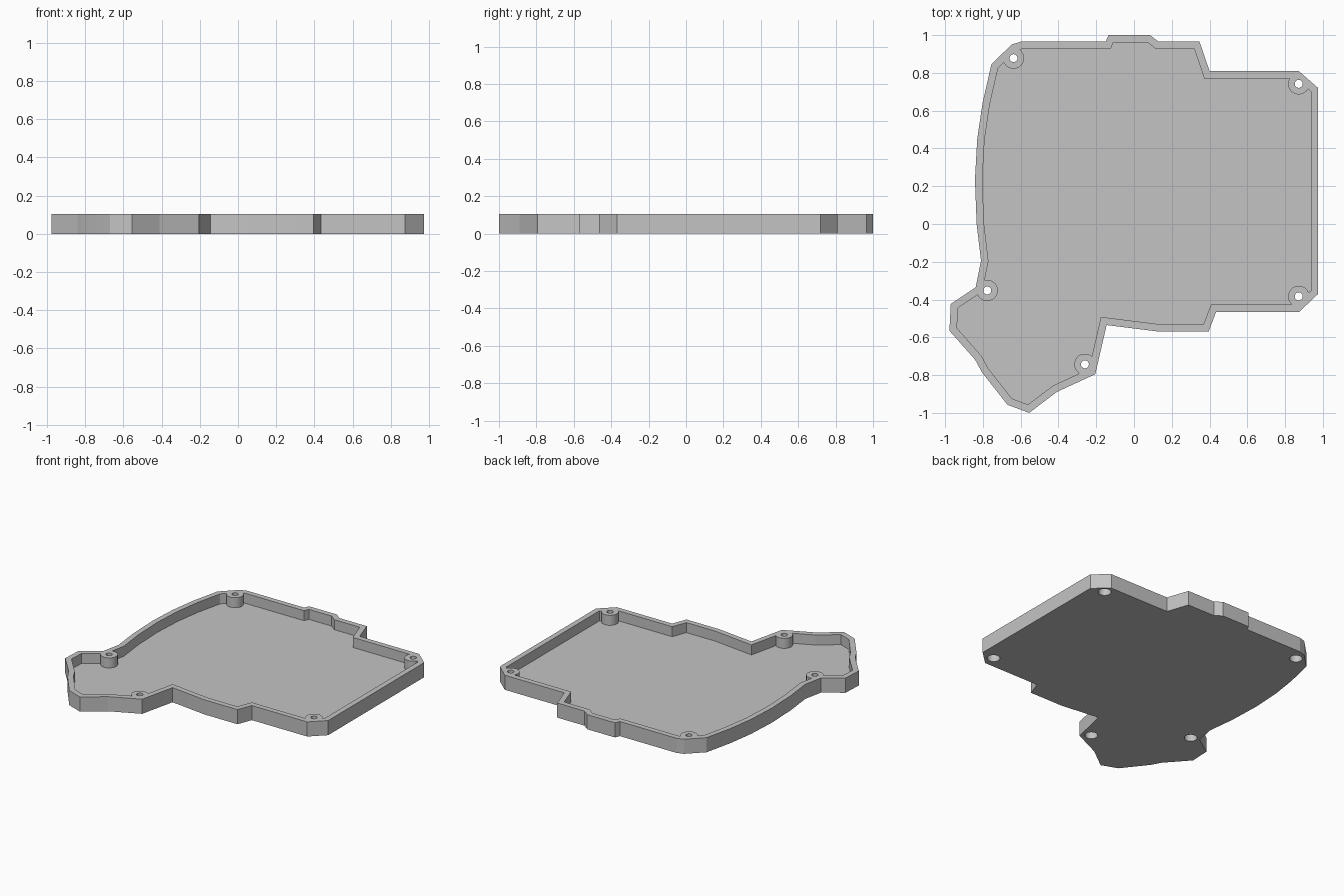
import bpy
import bmesh
from mathutils import Matrix, Vector

cube = bpy.data.objects.get("Cube")
if cube:
    bpy.data.objects.remove(cube, do_unlink=True)

HEIGHT, FLOOR, WALL = 0.105, 0.033, 0.039
BOSS_R, HOLE_R, HEAD_R, HEAD_DEPTH = 0.056, 0.021, 0.042, 0.06

# Clockwise outer outline of the case
OUTLINE = [
    (-.135, 1), (.085, 1), (.13, .965), (.347, .965), (.4, .81), (.872, .81),
    (.975, .72), (.975, -.37), (.875, -.465), (.435, -.465), (.395, -.57),
    (.135, -.57), (-.145, -.535), (-.205, -.795), (-.41, -.89), (-.555, -1),
    (-.67, -.957), (-.805, -.785), (-.84, -.72), (-.977, -.565), (-.97, -.423),
    (-.838, -.335), (-.81, -.195), (-.833, 0), (-.842, .235), (-.83, .45),
    (-.802, .64), (-.755, .845), (-.648, .95), (-.6, .965), (-.15, .965)]
BOSSES = [(-.638, .878), (.872, .742), (.872, -.383), (-.26, -.743), (-.777, -.352)]

gray = bpy.data.materials.new("plain gray")
gray.use_nodes = True
gray.diffuse_color = (.55, .55, .55, 1)
gray.node_tree.nodes["Principled BSDF"].inputs["Base Color"].default_value = (.55, .55, .55, 1)


def finish(name, bm):
    bmesh.ops.recalc_face_normals(bm, faces=bm.faces)
    mesh = bpy.data.meshes.new(name)
    bm.to_mesh(mesh)
    bm.free()
    mesh.materials.append(gray)
    obj = bpy.data.objects.new(name, mesh)
    bpy.context.collection.objects.link(obj)
    return obj


def prism(name, points, z0, z1):
    bm = bmesh.new()
    face = bm.faces.new([bm.verts.new((x, y, z0)) for x, y in points])
    top = bmesh.ops.extrude_face_region(bm, geom=[face])["geom"]
    bmesh.ops.translate(bm, vec=(0, 0, z1 - z0),
                        verts=[v for v in top if isinstance(v, bmesh.types.BMVert)])
    return finish(name, bm)


def posts(name, radius, z0, z1):
    """One upright cylinder at every screw position."""
    bm = bmesh.new()
    for x, y in BOSSES:
        bmesh.ops.create_cone(bm, cap_ends=True, segments=40, radius1=radius, radius2=radius,
                              depth=z1 - z0, matrix=Matrix.Translation((x, y, (z0 + z1) / 2)))
    return finish(name, bm)


def inset(points, t):
    """Move every side of a clockwise outline inwards by t."""
    pts = [Vector(p) for p in points]
    out = []
    for i, p in enumerate(pts):
        a = (p - pts[i - 1]).normalized()
        b = (pts[(i + 1) % len(pts)] - p).normalized()
        n1, n2 = Vector((a.y, -a.x)), Vector((b.y, -b.x))
        out.append(p + (n1 + n2) * t / (1 + n1.dot(n2)))
    return out


def cut(target, cutter):
    mod = target.modifiers.new("cut", "BOOLEAN")
    mod.operation = "DIFFERENCE"
    mod.solver = "EXACT"
    mod.object = cutter
    bpy.context.view_layer.objects.active = target
    bpy.ops.object.modifier_apply(modifier=mod.name)
    bpy.data.objects.remove(cutter, do_unlink=True)


# Pocket shape that leaves the screw bosses standing
pocket = prism("pocket_cutter", inset(OUTLINE, WALL), FLOOR, HEIGHT + .1)
cut(pocket, posts("boss_cutter", BOSS_R, FLOOR - .1, HEIGHT + .2))

# Tray with rim, floor and bosses, then screw holes and head recesses below
tray = prism("case_tray", OUTLINE, 0, HEIGHT)
cut(tray, pocket)
cut(tray, posts("screw_hole_cutter", HOLE_R, -.1, HEIGHT + .1))
cut(tray, posts("screw_head_cutter", HEAD_R, -.1, HEAD_DEPTH))

bpy.ops.object.select_all(action="DESELECT")
tray.select_set(True)
bpy.context.view_layer.objects.active = tray
bpy.ops.object.shade_smooth_by_angle(angle=.2)
